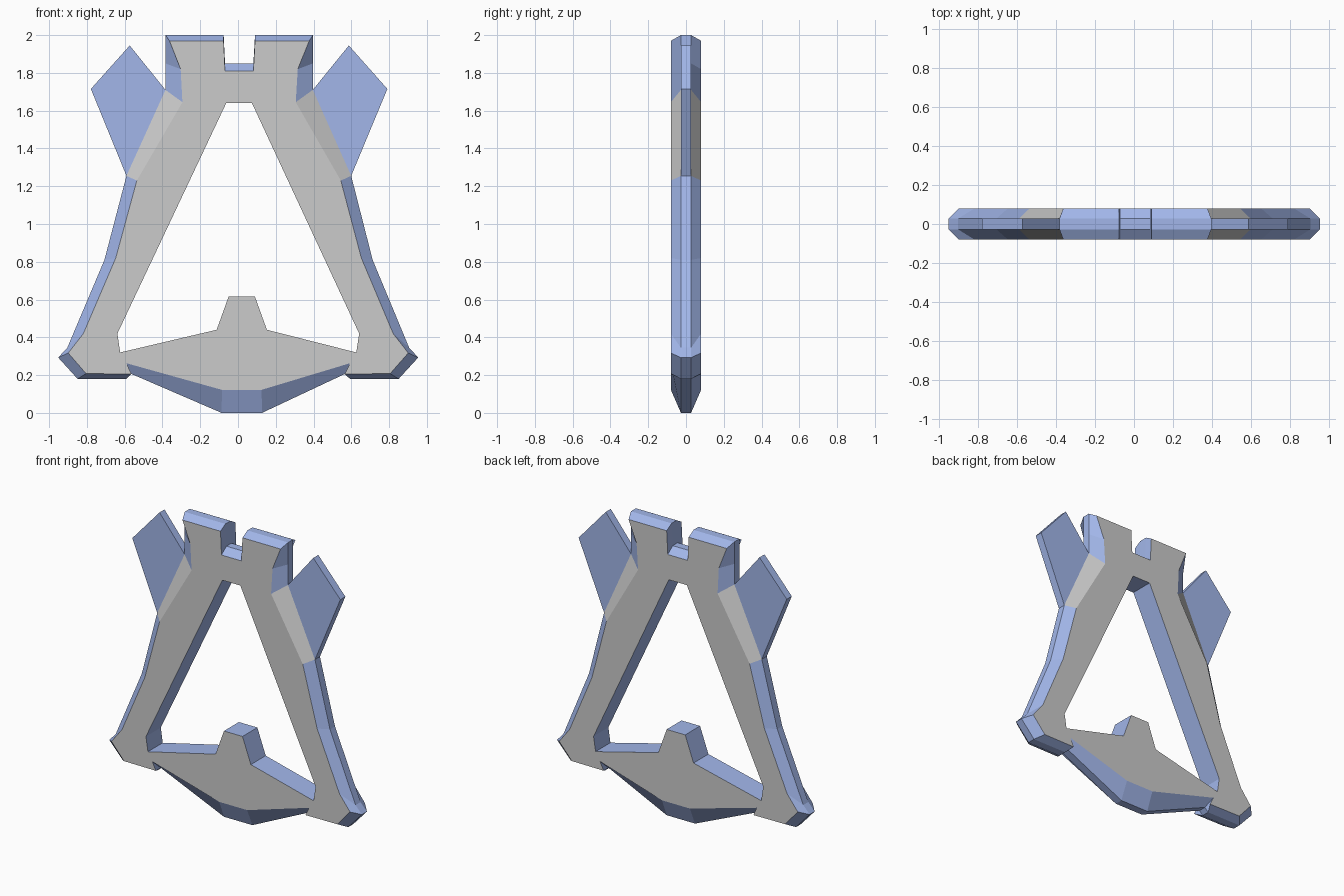
import bpy, bmesh

if "Cube" in bpy.data.objects:
    bpy.data.objects.remove(bpy.data.objects["Cube"])

FACE_Y, EDGE_Y = 0.08, 0.027

# materials
blue = bpy.data.materials.new("blue_edge")
blue.diffuse_color = (0.36, 0.47, 0.82, 1)
blue.use_nodes = True
blue.node_tree.nodes["Principled BSDF"].inputs["Base Color"].default_value = blue.diffuse_color
grey = bpy.data.materials.new("grey_plate")
grey.diffuse_color = (0.8, 0.8, 0.8, 1)
grey.use_nodes = True
grey.node_tree.nodes["Principled BSDF"].inputs["Base Color"].default_value = grey.diffuse_color


def place(x, z):
    # slight sideways lean; the low centre pieces sit a little to the right
    return (x + (0.02 if abs(x) < 0.2 and z < 1 else 0.0035 * z), z)


def both_sides(half):
    # closed outline from its right half
    pts = half + [(-x, z) for x, z in reversed(half)]
    return [place(x, z) for x, z in pts]


def ring(bm, pts, y):
    return [bm.verts.new((x, y, z)) for x, z in pts]


def bridge(bm, a, b, mat=1):
    n = len(a)
    return [bm.faces.new((a[i], a[(i + 1) % n], b[(i + 1) % n], b[i])) for i in range(n)]


def finish(bm, name, mats):
    bmesh.ops.recalc_face_normals(bm, faces=bm.faces[:])
    me = bpy.data.meshes.new(name)
    bm.to_mesh(me)
    bm.free()
    for m in mats:
        me.materials.append(m)
    ob = bpy.data.objects.new(name, me)
    bpy.context.collection.objects.link(ob)
    return ob


# right half of the outer outline: rim x, rim z, plate x, plate z
half = [
    (.075, 1.85, .075, 1.81), (.083, 2, .083, 1.97),           # notch
    (.39, 2, .37, 1.97), (.39, 1.85, .31, 1.82),               # tower
    (.39, 1.71, .30, 1.645), (.595, 1.255, .54, 1.23),         # shoulder
    (.71, .81, .65, .82), (.905, .345, .82, .42),              # leg
    (.953, .293, .90, .317), (.85, .18, .805, .208),           # foot
    (.592, .18, .565, .206), (.565, .206, .592, .263),
    (.107, 0, .105, .122),                                     # keel
]
hole_half = [(.068, 1.64), (.64, .42), (.625, .32), (.133, .44), (.07, .615)]

rim = both_sides([p[:2] for p in half])
plate = both_sides([p[2:] for p in half])
hole = both_sides(hole_half)

# frame: bevelled outer rim, straight-walled opening, flat front and back
bm = bmesh.new()
outer = [ring(bm, plate, -FACE_Y), ring(bm, rim, -EDGE_Y),
         ring(bm, rim, EDGE_Y), ring(bm, plate, FACE_Y)]
inner = [ring(bm, hole, -FACE_Y), ring(bm, hole, FACE_Y)]
n = len(rim)
for k in range(3):
    for i, f in enumerate(bridge(bm, outer[k], outer[k + 1])):
        # shoulder bevels stay grey
        f.material_index = 0 if i in (4, n - 6) and k != 1 else 1
for f in bridge(bm, inner[0], inner[1]):
    f.material_index = 1
for o, h, ny in ((outer[0], inner[0], -1), (outer[3], inner[1], 1)):
    edges = [bm.edges.get((loop[i], loop[i - 1])) for loop in (o, h) for i in range(len(loop))]
    res = bmesh.ops.triangle_fill(bm, edges=edges, use_beauty=True, normal=(0, ny, 0))
    for f in res["geom"]:
        if isinstance(f, bmesh.types.BMFace):
            f.material_index = 0
finish(bm, "frame", [grey, blue])

# thin fins on the shoulders
fin = [(.39, 1.71), (.58, 1.945), (.785, 1.715), (.595, 1.255)]
for side, name in ((-1, "left_fin"), (1, "right_fin")):
    bm = bmesh.new()
    pts = [place(side * x, z) for x, z in fin]
    a, b = ring(bm, pts, -EDGE_Y), ring(bm, pts, EDGE_Y)
    bridge(bm, a, b)
    bm.faces.new(a)
    bm.faces.new(b)
    finish(bm, name, [blue])
